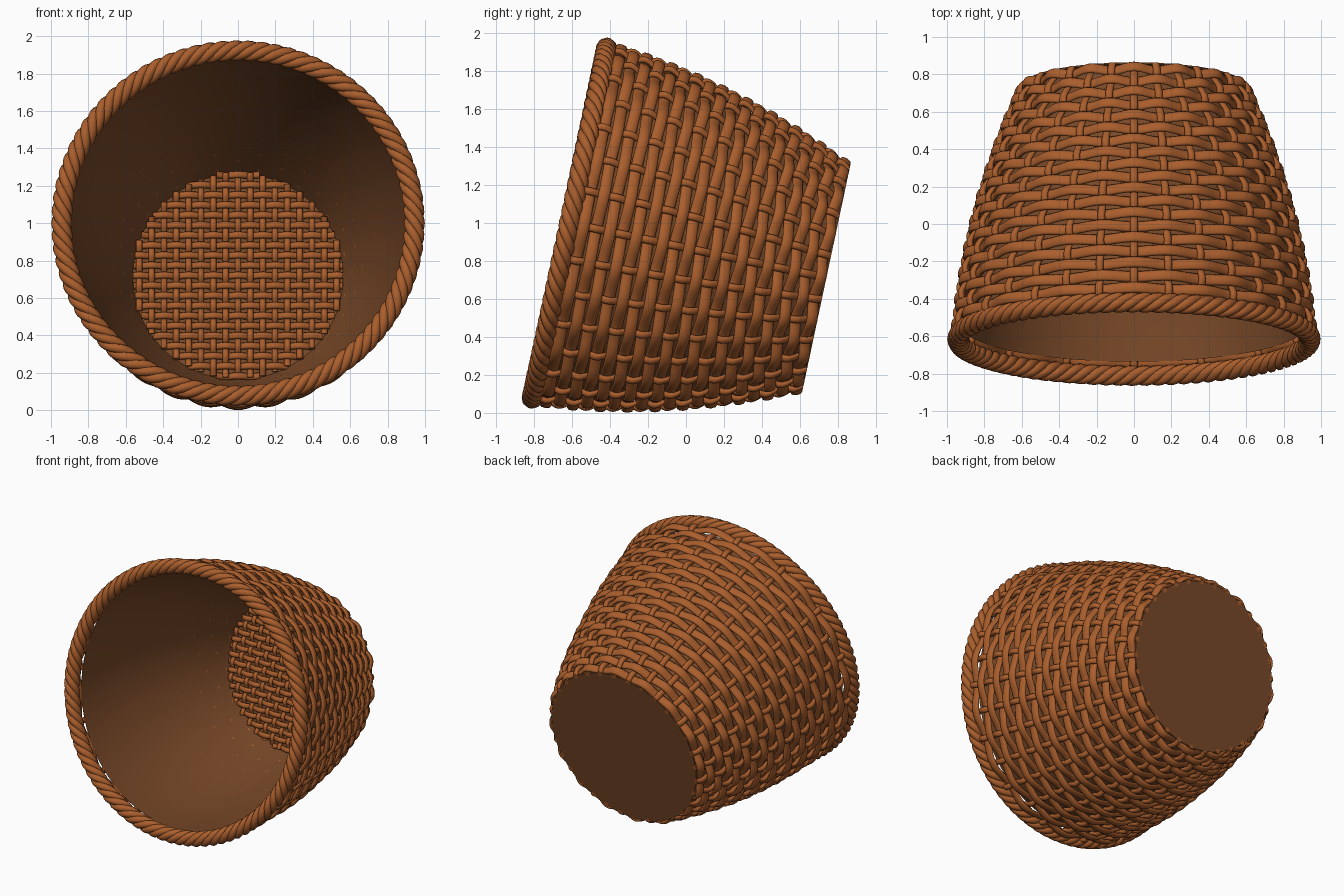
import bpy
import bmesh
from math import sin, cos, pi, sqrt, radians
from mathutils import Matrix, Vector

cube = bpy.data.objects.get("Cube")
if cube:
    bpy.data.objects.remove(cube)

# Basket stands upright in its own frame, then is tipped onto its side
PLACE = Matrix.Translation((0, 0.74, 0.712)) @ Matrix.Rotation(radians(78), 4, 'X')
STAKES = 32
ROWS = 19
ROW_START, ROW_PITCH = 0.035, 0.0708
RIM_HEIGHT, RIM_RADIUS = 1.385, 0.943


def material(name, colour):
    mat = bpy.data.materials.new(name)
    mat.use_nodes = True
    mat.diffuse_color = colour
    bsdf = mat.node_tree.nodes["Principled BSDF"]
    bsdf.inputs["Base Color"].default_value = colour
    bsdf.inputs["Roughness"].default_value = 0.7
    return mat


WICKER = material("wicker_tan", (0.40, 0.112, 0.026, 1))
LINING = material("lining_brown", (0.19, 0.066, 0.021, 1))


def wall(s):
    """Middle radius of the woven wall at height s."""
    return 0.592 + 0.447 * s - 0.134 * s * s


def wall_frame(s):
    """Tangent (radial, height) of the wall profile."""
    slope = 0.447 - 0.268 * s
    length = sqrt(1 + slope * slope)
    return slope / length, 1 / length


def section(centre, u, v, a, b, n=8):
    """Elliptical cross-section with half sizes a along u and b along v."""
    return [centre + u * (a * cos(2 * pi * i / n)) + v * (b * sin(2 * pi * i / n))
            for i in range(n)]


def sweep(bm, sections, closed):
    loops = [[bm.verts.new(p) for p in sec] for sec in sections]
    n = len(loops[0])
    pairs = list(zip(loops, loops[1:]))
    if closed:
        pairs.append((loops[-1], loops[0]))
    for low, high in pairs:
        for i in range(n):
            j = (i + 1) % n
            bm.faces.new((low[i], low[j], high[j], high[i])).smooth = True
    if not closed:
        bm.faces.new(loops[0][::-1])
        bm.faces.new(loops[-1])


def finish(bm, name, mat, fix_normals=True):
    if fix_normals:
        bmesh.ops.recalc_face_normals(bm, faces=bm.faces)
    mesh = bpy.data.meshes.new(name)
    bm.to_mesh(mesh)
    bm.free()
    mesh.transform(PLACE)
    mesh.materials.append(mat)
    obj = bpy.data.objects.new(name, mesh)
    bpy.context.collection.objects.link(obj)
    return obj


UP = Vector((0, 0, 1))


def radial(t):
    return Vector((cos(t), sin(t), 0))


# Woven bands running round the wall, over and under the stakes
bm = bmesh.new()
for row in range(ROWS):
    s = ROW_START + row * ROW_PITCH
    tr, tz = wall_frame(s)
    steps = STAKES * 8
    sections = []
    for k in range(steps):
        t = 2 * pi * k / steps
        out = radial(t)
        wave = 0.018 * cos(STAKES / 2 * t + pi * row)
        along = out * tr + UP * tz
        normal = out * tz - UP * tr
        sections.append(section(out * wall(s) + UP * s + normal * wave,
                                along, normal, 0.031, 0.014))
    sweep(bm, sections, True)
finish(bm, "woven_bands", WICKER)

# Upright stakes, bending opposite to the bands
bm = bmesh.new()
for k in range(STAKES):
    t = 2 * pi * k / STAKES
    out, side = radial(t), radial(t + pi / 2)
    steps = ROWS * 4
    sections = []
    for i in range(steps + 1):
        s = 1.365 * i / steps
        wave = -0.012 * cos(pi * ((s - ROW_START) / ROW_PITCH + k))
        sections.append(section(out * (wall(s) + wave) + UP * s,
                                side, out, 0.021, 0.017))
    sweep(bm, sections, False)
finish(bm, "upright_stakes", WICKER)

# Twisted rope rim
bm = bmesh.new()
STRANDS, TURNS = 4, 21
for strand in range(STRANDS):
    steps = TURNS * 14
    centres = []
    for k in range(steps):
        t = 2 * pi * k / steps
        phi = TURNS * t + 2 * pi * strand / STRANDS
        centres.append(radial(t) * (RIM_RADIUS + 0.03 * cos(phi))
                       + UP * (RIM_HEIGHT + 0.03 * sin(phi)))
    sections = []
    for k, c in enumerate(centres):
        tangent = (centres[(k + 1) % steps] - centres[k - 1]).normalized()
        u = radial(2 * pi * k / steps)
        u = (u - tangent * u.dot(tangent)).normalized()
        sections.append(section(c, u, tangent.cross(u), 0.026, 0.026))
    sweep(bm, sections, True)
finish(bm, "rope_rim", WICKER)

# Smooth lining inside the wall
bm = bmesh.new()
count, levels = 96, 20
loops = []
for i in range(levels + 1):
    s = 1.315 * i / levels
    loops.append([bm.verts.new(radial(2 * pi * k / count) * (wall(s) - 0.033) + UP * s)
                  for k in range(count)])
for low, high in zip(loops, loops[1:]):
    for k in range(count):
        j = (k + 1) % count
        bm.faces.new((low[j], low[k], high[k], high[j])).smooth = True
finish(bm, "inner_lining", LINING, False)

# Flat base plate
bm = bmesh.new()
bmesh.ops.create_cone(bm, cap_ends=True, segments=96, radius1=0.597, radius2=0.597,
                      depth=0.008, matrix=Matrix.Translation((0, 0, 0.004)))
finish(bm, "base_plate", LINING)

# Woven floor, trimmed to a circle strand by strand
FLOOR_RADIUS, FLOOR_HEIGHT = 0.562, 0.036
ROW_GAP, COLUMN_GAP = 0.055, 0.066


def floor_strands(name, along, across, gap, cross_gap, width, sign):
    bm = bmesh.new()
    half = int(FLOOR_RADIUS / gap)
    for r in range(-half, half + 1):
        offset = r * gap
        reach = sqrt(FLOOR_RADIUS ** 2 - offset ** 2)
        steps = max(4, int(2 * reach / cross_gap * 5))
        sections = []
        for i in range(steps + 1):
            d = -reach + 2 * reach * i / steps
            wave = sign * 0.011 * cos(pi * (d / cross_gap + r))
            sections.append(section(along * d + across * offset
                                    + UP * (FLOOR_HEIGHT + wave),
                                    across, UP, width, 0.012, 6))
        sweep(bm, sections, False)
    finish(bm, name, WICKER)


X, Y = Vector((1, 0, 0)), Vector((0, 1, 0))
floor_strands("floor_rows", X, Y, ROW_GAP, COLUMN_GAP, 0.019, 1)
floor_strands("floor_columns", Y, X, COLUMN_GAP, ROW_GAP, 0.017, -1)
